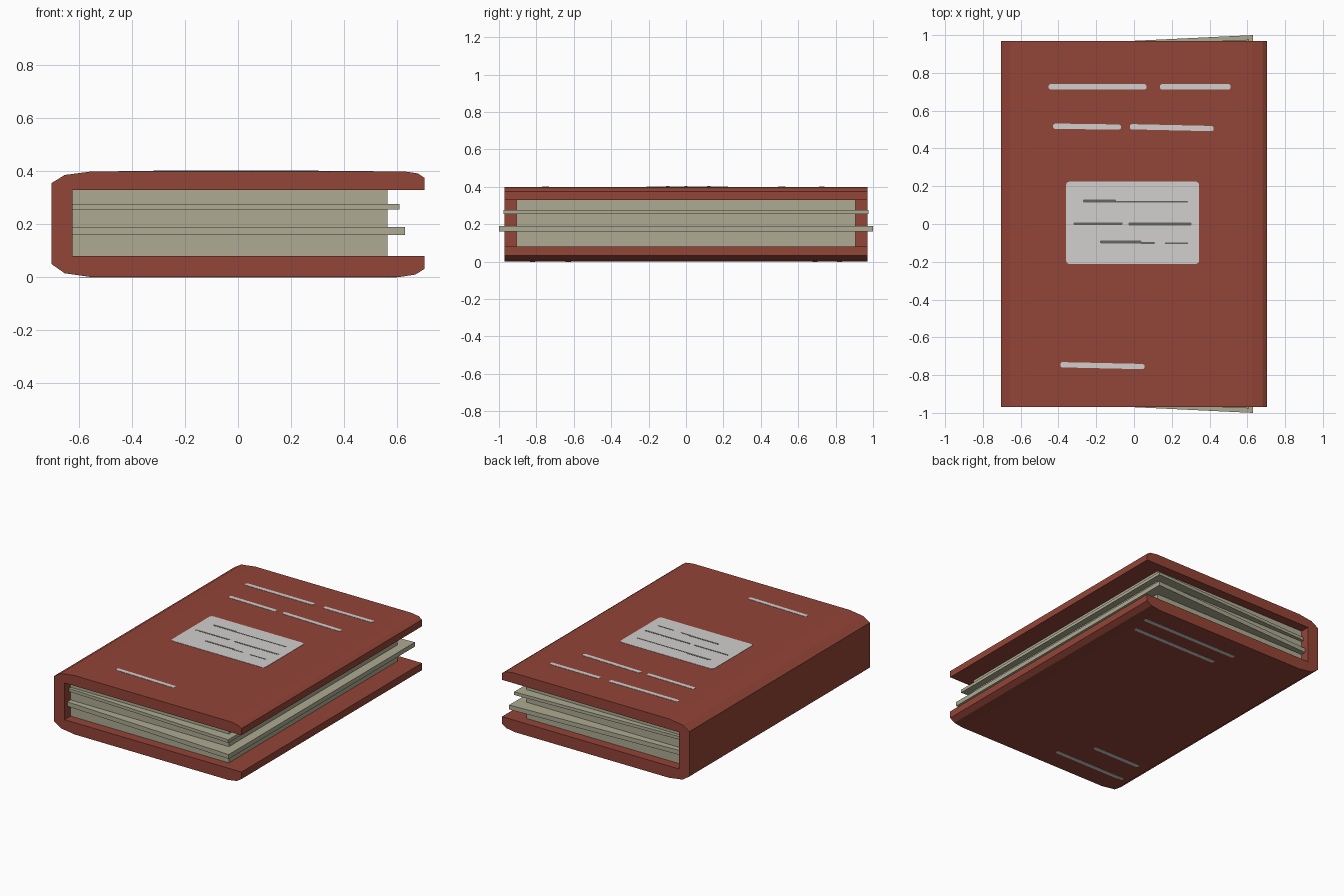
import bpy, bmesh, math
from mathutils import Vector

if "Cube" in bpy.data.objects:
    bpy.data.objects.remove(bpy.data.objects["Cube"])


def material(name, rgb):
    m = bpy.data.materials.new(name)
    m.diffuse_color = (*rgb, 1.0)
    m.use_nodes = True
    m.node_tree.nodes["Principled BSDF"].inputs["Base Color"].default_value = m.diffuse_color
    return m


RED = material("cover red", (0.29, 0.058, 0.038))
PAPER = material("page beige", (0.42, 0.41, 0.29))
PALE = material("pale print", (0.64, 0.63, 0.615))
INK = material("grey ink", (0.13, 0.13, 0.12))


def prism(name, pts, lo, hi, mat, axis="z"):
    """Extrude a 2D outline between lo and hi along z (xy outline) or y (xz outline)."""
    bm = bmesh.new()

    def place(p, h):
        return (p[0], p[1], h) if axis == "z" else (p[0], h, p[1])

    a = [bm.verts.new(place(p, lo)) for p in pts]
    b = [bm.verts.new(place(p, hi)) for p in pts]
    n = len(pts)
    bm.faces.new(a)
    bm.faces.new(b[::-1])
    for i in range(n):
        bm.faces.new((a[i], b[i], b[(i + 1) % n], a[(i + 1) % n]))
    bmesh.ops.recalc_face_normals(bm, faces=bm.faces)
    me = bpy.data.meshes.new(name)
    bm.to_mesh(me)
    bm.free()
    me.materials.append(mat)
    ob = bpy.data.objects.new(name, me)
    bpy.context.collection.objects.link(ob)
    return ob


def strip(name, x1, y1, x2, y2, width, lo, hi, mat):
    """Thin printed bar with blunted ends."""
    p, q = Vector((x1, y1)), Vector((x2, y2))
    d = (q - p).normalized()
    s = Vector((-d.y, d.x)) * width / 2
    c = d * width * 0.3
    pts = [p + s * 0.5, p + c + s, q - c + s, q + s * 0.5,
           q - s * 0.5, q - c - s, p + c - s, p - s * 0.5]
    return prism(name, pts, lo, hi, mat)


# Cover: C-shaped section with chamfered spine and fore edges
section = [(0.705, 0.33), (0.705, 0.375), (0.68, 0.392), (0.625, 0.40),
           (-0.55, 0.40), (-0.655, 0.386), (-0.705, 0.355),
           (-0.705, 0.05), (-0.655, 0.015), (-0.55, 0.0),
           (0.605, 0.0), (0.67, 0.01), (0.705, 0.032), (0.705, 0.08),
           (-0.625, 0.08), (-0.625, 0.33)]
prism("cover", section, -0.97, 0.97, RED, axis="y")

# Page block and the two loose sheets that flare towards the fore edge
for name, x2, y1, y2, z1, z2 in [
        ("page_block", 0.565, 0.905, 0.905, 0.08, 0.33),
        ("upper_sheet", 0.61, 0.925, 0.976, 0.255, 0.276),
        ("lower_sheet", 0.63, 0.94, 1.0, 0.16, 0.19)]:
    prism(name, [(-0.625, -y1), (x2, -y2), (x2, y2), (-0.625, y1)], z1, z2, PAPER)

# Label plate with rounded corners
label = []
r = 0.02
for cx, cy, start in [(0.345, 0.225, 0), (-0.36, 0.225, 90),
                      (-0.36, -0.212, 180), (0.345, -0.212, 270)]:
    ox = cx - math.copysign(r, cx)
    oy = cy - math.copysign(r, cy)
    for k in range(4):
        t = math.radians(start + 30 * k)
        label.append((ox + r * math.cos(t), oy + r * math.sin(t)))
prism("label", label, 0.399, 0.402, PALE)

# Ink bars on the label
for i, (x1, x2, y, w) in enumerate([
        (-0.27, -0.095, 0.122, 0.016), (-0.10, 0.285, 0.118, 0.009),
        (-0.32, -0.06, 0.002, 0.013), (-0.03, 0.305, 0.0, 0.014),
        (-0.18, 0.04, -0.095, 0.014), (0.035, 0.11, -0.1, 0.010),
        (0.165, 0.285, -0.102, 0.010)]):
    strip(f"label_bar_{i}", x1, y, x2, y, w, 0.4015, 0.403, INK)

# Pale bars on the front board
for i, (x1, y1, x2, y2) in enumerate([
        (-0.452, 0.726, 0.066, 0.726), (0.137, 0.726, 0.512, 0.726),
        (-0.428, 0.518, -0.07, 0.513), (-0.022, 0.515, 0.422, 0.505),
        (-0.39, -0.745, 0.055, -0.755)]):
    strip(f"front_board_bar_{i}", x1, y1, x2, y2, 0.028, 0.399, 0.402, PALE)

# Pale bars on the back board
for i, (x1, x2, y) in enumerate([
        (0.60, -0.14, 0.82), (0.57, -0.08, 0.69),
        (-0.20, -0.57, -0.63), (-0.05, -0.60, -0.82)]):
    strip(f"back_board_bar_{i}", x1, y, x2, y, 0.028, -0.002, 0.001, PALE)
